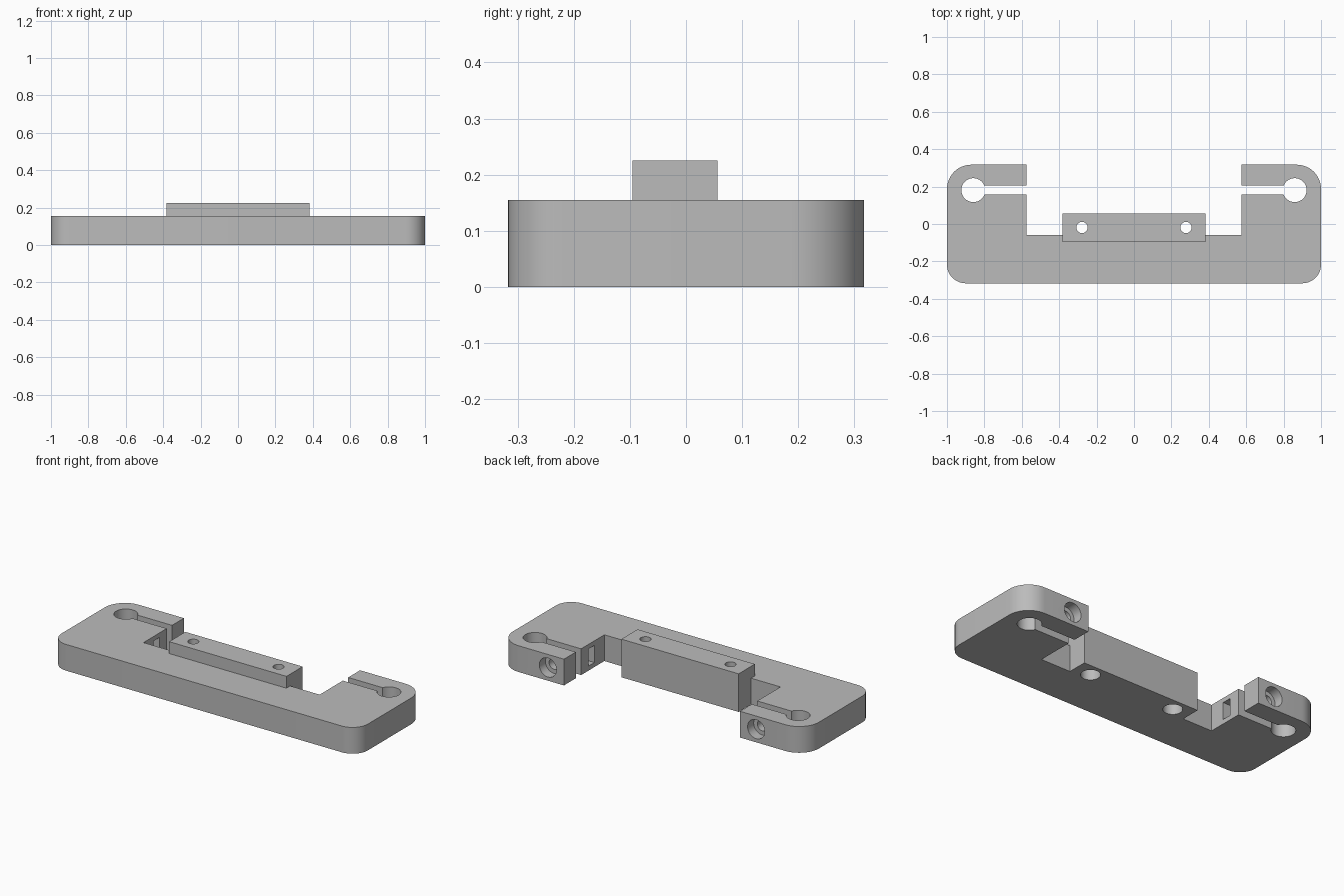
import bpy, bmesh
from math import sin, cos, pi, radians
from mathutils import Matrix

if "Cube" in bpy.data.objects:
    bpy.data.objects.remove(bpy.data.objects["Cube"])

H = 0.155            # plate thickness
grey = bpy.data.materials.new("plain grey")
grey.use_nodes = True
color = (0.5, 0.5, 0.5, 1)
grey.diffuse_color = color
grey.node_tree.nodes["Principled BSDF"].inputs["Base Color"].default_value = color


def make_object(name, bm):
    mesh = bpy.data.meshes.new(name)
    bmesh.ops.recalc_face_normals(bm, faces=bm.faces)
    bm.to_mesh(mesh)
    bm.free()
    mesh.materials.append(grey)
    ob = bpy.data.objects.new(name, mesh)
    bpy.context.collection.objects.link(ob)
    return ob


def prism(name, outline, z0, z1):
    bm = bmesh.new()
    face = bm.faces.new([bm.verts.new((x, y, z0)) for x, y in outline])
    top = bmesh.ops.extrude_face_region(bm, geom=[face])["geom"]
    verts = [g for g in top if isinstance(g, bmesh.types.BMVert)]
    bmesh.ops.translate(bm, verts=verts, vec=(0, 0, z1 - z0))
    return make_object(name, bm)


def box(name, x0, x1, y0, y1, z0, z1):
    return prism(name, [(x0, y0), (x1, y0), (x1, y1), (x0, y1)], z0, z1)


def cylinder(name, r, center, depth, axis="Z", segments=40):
    rot = Matrix.Rotation(radians(90), 4, "X") if axis == "Y" else Matrix()
    bm = bmesh.new()
    bmesh.ops.create_cone(bm, cap_ends=True, segments=segments, radius1=r, radius2=r,
                          depth=depth, matrix=Matrix.Translation(center) @ rot)
    return make_object(name, bm)


def arc(cx, cy, r, start, steps=12):
    return [(cx + r * cos(a), cy + r * sin(a))
            for a in (start + pi / 2 * i / steps for i in range(steps + 1))]


# U-shaped plate outline, right half then mirrored
half = [(0.575, -0.06), (0.575, 0.317)]
corners = arc(0.9, -0.217, 0.1, -pi / 2) + arc(0.87, 0.187, 0.13, 0)
right_half = corners + half[::-1]
left_half = [(-x, y) for x, y in reversed(right_half)]
plate = prism("mounting_plate", right_half + left_half, 0, H)

# Raised centre block
parts = [("UNION", box("centre_block", -0.383, 0.383, -0.095, 0.056, 0, 0.225))]


def cut(ob):
    ob.hide_render = True
    parts.append(("DIFFERENCE", ob))


for s in (-1, 1):
    # Block bolt holes with head recess underneath
    cut(cylinder("bolt_hole", 0.03, (s * 0.278, -0.019, 0.1), 0.4))
    cut(cylinder("bolt_recess", 0.052, (s * 0.278, -0.019, 0), 0.2))
    # Rod hole and clamping slit
    cut(cylinder("rod_hole", 0.064, (s * 0.859, 0.181, 0.1), 0.4, segments=48))
    x0, x1 = sorted((s * 0.5, s * 0.84))
    cut(box("clamp_slit", x0, x1, 0.157, 0.206, -0.1, 0.3))
    # Clamp screw, its head recess and the nut pocket
    cut(cylinder("screw_hole", 0.032, (s * 0.68, 0.2, H / 2), 0.4, "Y"))
    cut(cylinder("screw_recess", 0.056, (s * 0.68, 0.36, H / 2), 0.2, "Y"))
    x0, x1 = sorted((s * 0.5, s * 0.735))
    cut(box("nut_pocket", x0, x1, 0.033, 0.088, 0.027, 0.128))

for operation, ob in parts:
    mod = plate.modifiers.new(ob.name, "BOOLEAN")
    mod.operation = operation
    mod.solver = "EXACT"
    mod.object = ob

# Bake the cuts and drop the helpers
bpy.context.view_layer.update()
graph = bpy.context.evaluated_depsgraph_get()
baked = bpy.data.meshes.new_from_object(plate.evaluated_get(graph))
plate.modifiers.clear()
plate.data = baked
baked.materials.clear()
baked.materials.append(grey)
for operation, ob in parts:
    bpy.data.objects.remove(ob)

bpy.ops.object.select_all(action="DESELECT")
plate.select_set(True)
bpy.context.view_layer.objects.active = plate
bpy.ops.object.shade_smooth_by_angle(angle=radians(30))
